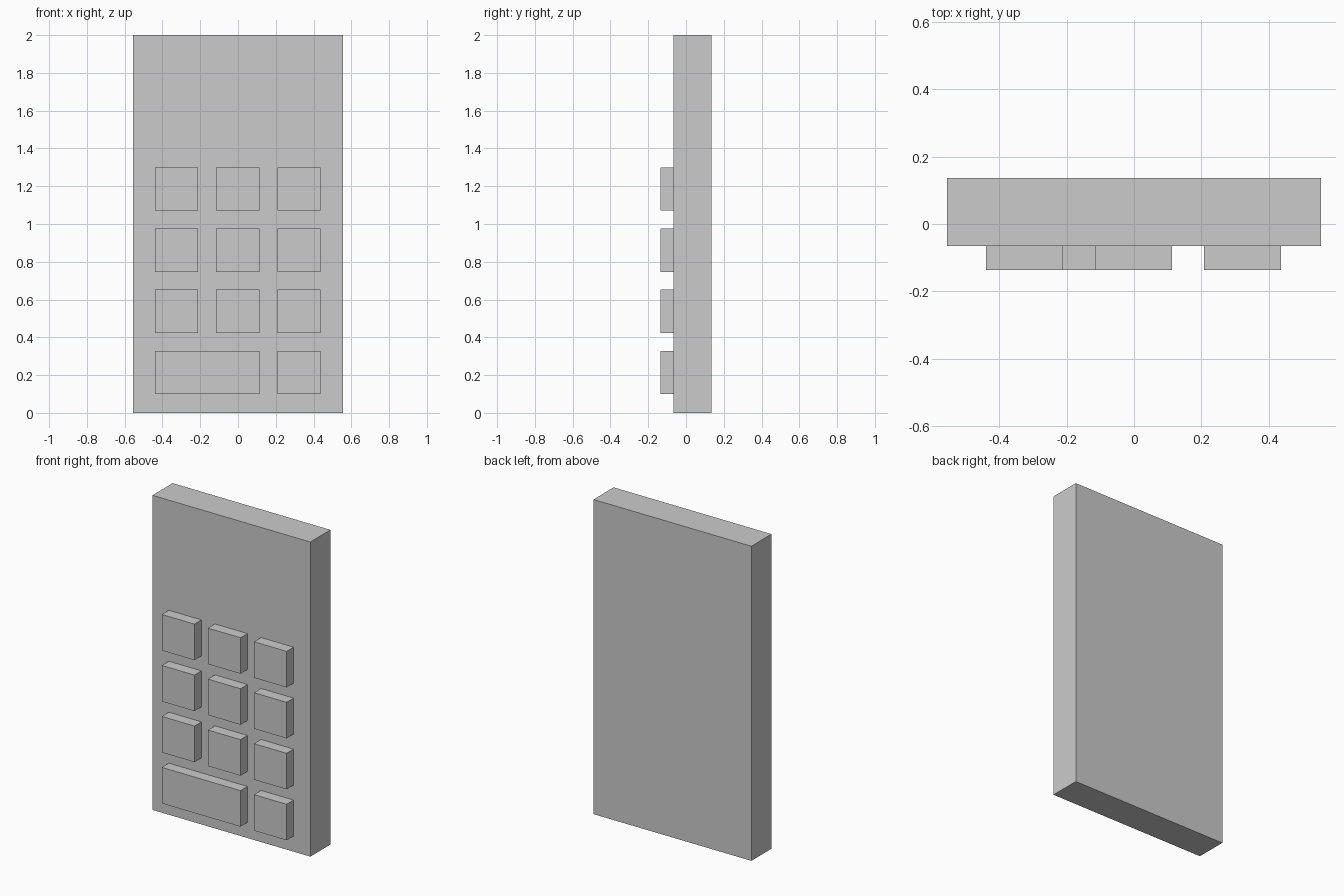
import bpy
import bmesh
from mathutils import Vector

if "Cube" in bpy.data.objects:
    bpy.data.objects.remove(bpy.data.objects["Cube"])


def box(name, lo, hi):
    """Flat-faced box between two opposite corners."""
    lo, hi = Vector(lo), Vector(hi)
    bm = bmesh.new()
    bmesh.ops.create_cube(bm, size=1)
    bmesh.ops.scale(bm, vec=hi - lo, verts=bm.verts)
    mesh = bpy.data.meshes.new(name)
    bm.to_mesh(mesh)
    bm.free()
    obj = bpy.data.objects.new(name, mesh)
    obj.location = (lo + hi) / 2
    bpy.context.collection.objects.link(obj)
    return obj


HALF_DEPTH = 0.136
FACE_Y = -0.066            # front surface of the body
KEY, PITCH = 0.229, 0.324  # key size and spacing
X0, Z0 = -0.44, 0.099      # lower left corner of the key grid


def key(name, col, row, span=1):
    x, z = X0 + col * PITCH, Z0 + row * PITCH
    width = KEY + (span - 1) * PITCH
    box(name, (x, -HALF_DEPTH, z), (x + width, FACE_Y, z + KEY))


# Slab body
box("body", (-0.555, FACE_Y, 0), (0.555, HALF_DEPTH, 2))

# Bottom row: one double-width key and one square key
key("wide_key", 0, 0, span=2)
key("key_row0_col2", 2, 0)

# Three rows of square keys
for row in range(1, 4):
    for col in range(3):
        key(f"key_row{row}_col{col}", col, row)
